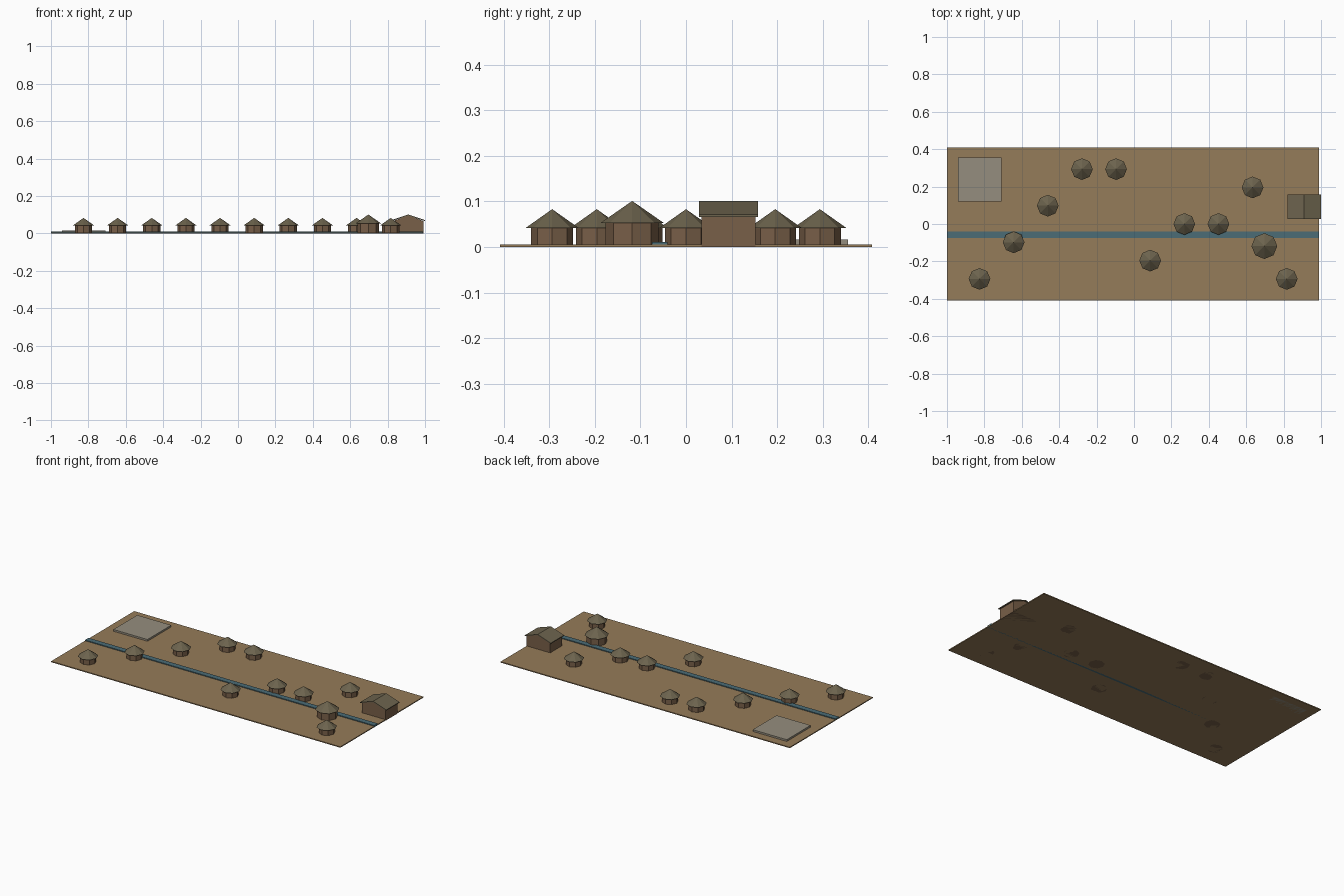
import bpy, bmesh
from math import pi

if "Cube" in bpy.data.objects:
    bpy.data.objects.remove(bpy.data.objects["Cube"])


def material(name, rgb):
    m = bpy.data.materials.new(name)
    m.diffuse_color = (*rgb, 1)
    m.use_nodes = True
    m.node_tree.nodes["Principled BSDF"].inputs["Base Color"].default_value = m.diffuse_color
    return m


EARTH = material("earth", (0.30, 0.20, 0.10))
WATER = material("water", (0.07, 0.15, 0.18))
STONE = material("stone", (0.30, 0.27, 0.21))
WALL = material("mud_wall", (0.19, 0.115, 0.065))
THATCH = material("thatch", (0.15, 0.125, 0.075))


def finish(name, bm, mat):
    bmesh.ops.recalc_face_normals(bm, faces=bm.faces)
    me = bpy.data.meshes.new(name)
    bm.to_mesh(me)
    bm.free()
    me.materials.append(mat)
    ob = bpy.data.objects.new(name, me)
    bpy.context.collection.objects.link(ob)
    return ob


def box(name, x0, x1, y0, y1, z0, z1, mat):
    prism(name, [(x0, z0), (x1, z0), (x1, z1), (x0, z1)], y0, y1, mat)


def prism(name, profile, y0, y1, mat):
    # Extrude an x-z profile along y
    bm = bmesh.new()
    f = bm.faces.new([bm.verts.new((x, y0, z)) for x, z in profile])
    r = bmesh.ops.extrude_face_region(bm, geom=[f])
    verts = [v for v in r["geom"] if isinstance(v, bmesh.types.BMVert)]
    bmesh.ops.translate(bm, verts=verts, vec=(0, y1 - y0, 0))
    finish(name, bm, mat)


def cone(name, x, y, z0, z1, r0, r1, mat):
    # Eight-sided with a corner on each axis
    bm = bmesh.new()
    bmesh.ops.create_cone(bm, cap_ends=True, segments=8, radius1=r0,
                          radius2=r1, depth=z1 - z0)
    bmesh.ops.remove_doubles(bm, verts=bm.verts, dist=1e-6)
    bmesh.ops.translate(bm, verts=bm.verts, vec=(x, y, (z0 + z1) / 2))
    finish(name, bm, mat)


def hut(name, x, y, wall_r, roof_r, eave, top):
    cone(name + "_wall", x, y, 0, eave, wall_r, wall_r, WALL)
    cone(name + "_roof", x, y, eave, top, roof_r, 0, THATCH)


# Ground, stream and stone pad
box("ground", -1, 0.99, -0.408, 0.408, 0, 0.006, EARTH)
box("stream", -1, 0.99, -0.075, -0.041, 0, 0.011, WATER)
box("stone_pad", -0.942, -0.708, 0.121, 0.355, 0, 0.017, STONE)

# Round huts, evenly spaced in x and staggered in y
rows = [-3, -1, 1, 3, 3, -2, 0, 0, 2, -3]
for i, row in enumerate(rows):
    hut(f"hut_{i + 1}", -0.826 + 0.1825 * i, row * 0.0978, 0.046, 0.058, 0.042, 0.083)

# Large round hut
hut("large_hut", 0.697, -0.118, 0.058, 0.069, 0.053, 0.101)

# Gabled hall with ridge along y
cx = 0.91
prism("hall_walls", [(cx - 0.082, 0), (cx + 0.082, 0), (cx + 0.082, 0.066),
                     (cx, 0.096), (cx - 0.082, 0.066)], 0.034, 0.152, WALL)
prism("hall_roof", [(cx - 0.09, 0.066), (cx, 0.095), (cx + 0.09, 0.066),
                    (cx + 0.09, 0.071), (cx, 0.101), (cx - 0.09, 0.071)],
      0.028, 0.158, THATCH)
